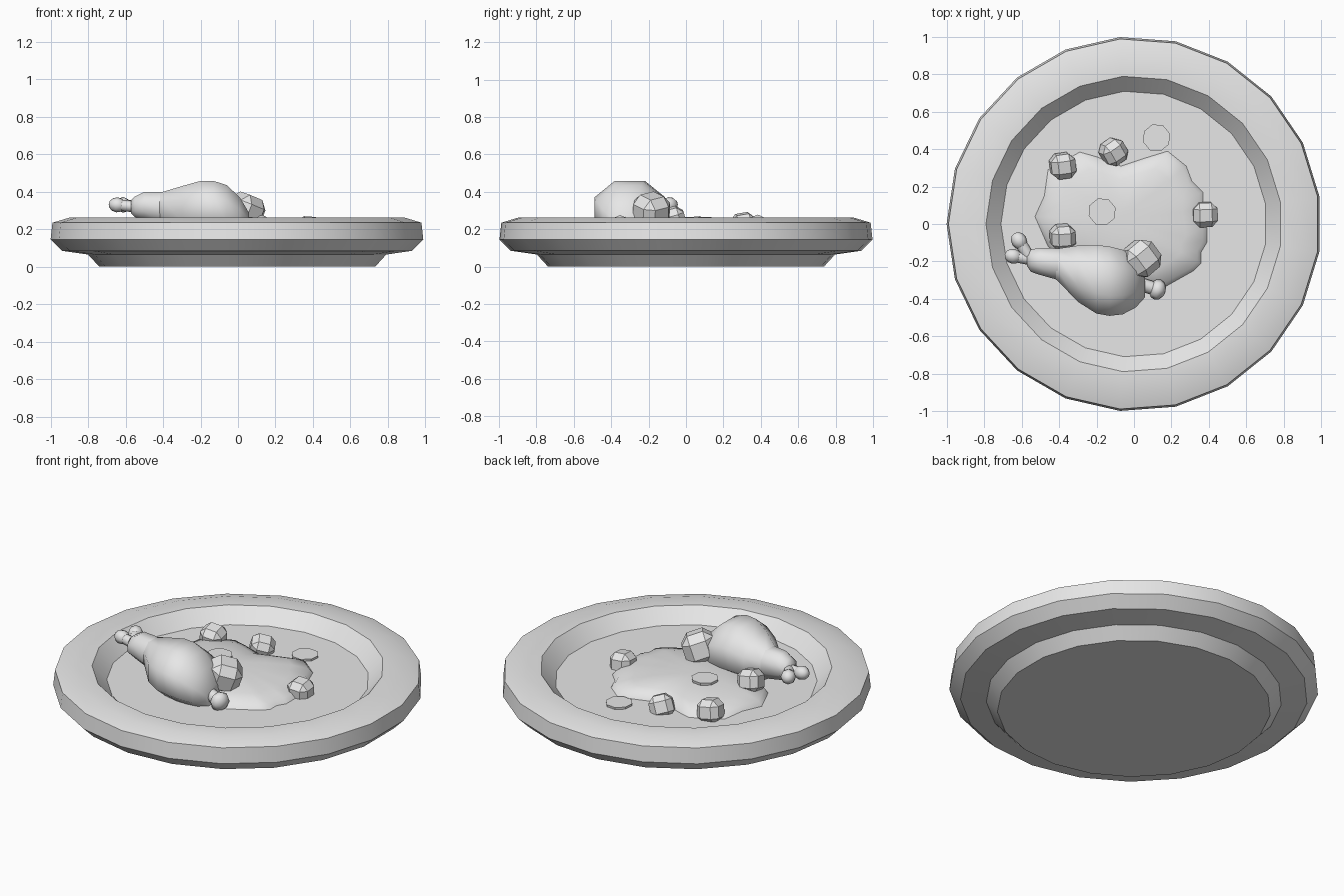
import bpy, bmesh, math
from mathutils import Vector, Matrix, Euler

cube = bpy.data.objects.get("Cube")
if cube:
    bpy.data.objects.remove(cube, do_unlink=True)

GREY = (0.8, 0.8, 0.8, 1)
mat = bpy.data.materials.new("plain grey")
mat.use_nodes = True
mat.diffuse_color = GREY
mat.node_tree.nodes["Principled BSDF"].inputs["Base Color"].default_value = GREY


def finish(name, bm, angle=None):
    """Turn a bmesh into a named object; angle gives smooth shading."""
    bmesh.ops.recalc_face_normals(bm, faces=bm.faces[:])
    me = bpy.data.meshes.new(name)
    bm.to_mesh(me)
    bm.free()
    me.materials.append(mat)
    if angle:
        me.shade_smooth()
        me.set_sharp_from_angle(angle=math.radians(angle))
    ob = bpy.data.objects.new(name, me)
    bpy.context.collection.objects.link(ob)
    return ob


def skin(name, rings, angle=None):
    """Join rings of points with quads and cap both ends."""
    bm = bmesh.new()
    loops = [[bm.verts.new(p) for p in ring] for ring in rings]
    n = len(loops[0])
    for a, b in zip(loops, loops[1:]):
        for i in range(n):
            j = (i + 1) % n
            bm.faces.new((a[i], a[j], b[j], b[i]))
    bm.faces.new(loops[0])
    bm.faces.new(loops[-1])
    return finish(name, bm, angle)


def lathe(name, profile, sides, center=(0, 0), angle=None, start=math.pi):
    turn = [start + math.tau * i / sides for i in range(sides)]
    return skin(name, [[(center[0] + r * math.cos(t), center[1] + r * math.sin(t), z)
                        for t in turn] for r, z in profile], angle)


def loft(name, rows, angle=60):
    """Eight-sided body along x; each row is x, y, top z, half width, half height."""
    k = 1 / math.cos(math.pi / 8)
    turn = [math.tau * (i + 0.5) / 8 for i in range(8)]
    return skin(name, [[(x, y + w * k * math.cos(t), top - h + h * k * math.sin(t))
                        for t in turn] for x, y, top, w, h in rows], angle)


def bone(name, start, end, stem, knob, stretch=1.0):
    """Thin stem with a rounded knob on its end."""
    bm = bmesh.new()
    a, b = Vector(start), Vector(end)
    d = b - a
    rot = d.to_track_quat('Z', 'Y').to_matrix().to_4x4()
    bmesh.ops.create_cone(bm, segments=8, radius1=stem, radius2=stem, depth=d.length,
                          cap_ends=True, matrix=Matrix.Translation((a + b) / 2) @ rot)
    bmesh.ops.create_uvsphere(bm, u_segments=8, v_segments=6, radius=knob,
                              matrix=Matrix.Translation(b) @ rot @ Matrix.Diagonal((1, 1, stretch, 1)))
    return finish(name, bm, 60)


def chunk(name, loc, size, turn):
    """Cube with wide chamfers."""
    bm = bmesh.new()
    bmesh.ops.create_cube(bm, size=size)
    bmesh.ops.bevel(bm, geom=bm.edges[:], offset=size * 0.25, segments=1,
                    affect='EDGES', profile=0.5)
    rot = Euler([math.radians(a) for a in turn]).to_matrix().to_4x4()
    bm.transform(Matrix.Translation(loc) @ rot)
    return finish(name, bm)


# Plate
lathe("plate", [(0.74, 0), (0.80, 0.065), (0.94, 0.085), (1.0, 0.145), (0.99, 0.235),
                (0.90, 0.262), (0.79, 0.262), (0.71, 0.18)], 21, angle=30)

# Sauce mound
OUTLINE = [(0.39, -0.02), (0.39, -0.1), (0.36, -0.15), (0.36, -0.21), (0.32, -0.25),
           (0.16, -0.34), (0.0, -0.34), (-0.2, -0.3), (-0.35, -0.2), (-0.46, -0.12),
           (-0.53, 0.04), (-0.48, 0.15), (-0.46, 0.29), (-0.29, 0.385), (-0.2, 0.36),
           (-0.07, 0.31), (0.05, 0.35), (0.18, 0.39), (0.28, 0.31), (0.31, 0.23),
           (0.37, 0.17), (0.37, 0.08)]
MID = (-0.08, 0.02)
skin("sauce_mound", [[(MID[0] + s * (x - MID[0]), MID[1] + s * (y - MID[1]), z)
                      for x, y in OUTLINE]
                     for s, z in ((1, 0.178), (0.95, 0.205), (0.75, 0.23), (0.45, 0.247), (0.2, 0.252))],
     60)

# Drumstick meat and its narrow cuff
loft("drumstick_meat", [(-0.43, -0.215, 0.39, 0.07, 0.07), (-0.40, -0.22, 0.40, 0.09, 0.09),
                        (-0.30, -0.265, 0.43, 0.15, 0.13), (-0.20, -0.295, 0.458, 0.183, 0.148),
                        (-0.13, -0.305, 0.458, 0.185, 0.15), (-0.06, -0.31, 0.435, 0.172, 0.14),
                        (0.01, -0.31, 0.37, 0.135, 0.11), (0.06, -0.32, 0.285, 0.07, 0.06)])
loft("drumstick_cuff", [(-0.57, -0.19, 0.355, 0.035, 0.035), (-0.55, -0.195, 0.375, 0.06, 0.055),
                        (-0.50, -0.2, 0.40, 0.072, 0.075), (-0.40, -0.215, 0.398, 0.085, 0.085)])

# Bone ends
bone("bone_knob_back", (-0.55, -0.19, 0.32), (-0.613, -0.09, 0.33), 0.032, 0.042, 1.15)
bone("bone_knob_front", (-0.55, -0.19, 0.32), (-0.645, -0.172, 0.33), 0.03, 0.04, 1.15)
bone("bone_tip", (0.03, -0.32, 0.235), (0.125, -0.35, 0.22), 0.036, 0.056, 0.8)

# Vegetable chunks
for i, (loc, size, turn) in enumerate([
        ((-0.38, 0.31, 0.218), 0.132, (10, 8, 8)),
        ((-0.11, 0.385, 0.2), 0.13, (20, 15, 35)),
        ((0.38, 0.05, 0.2), 0.13, (5, 4, 2)),
        ((-0.38, -0.07, 0.25), 0.13, (15, 10, 5)),
        ((0.038, -0.185, 0.295), 0.18, (12, 18, 40))]):
    chunk(f"vegetable_chunk_{i + 1}", loc, size, turn)

# Thin slices
for name, center, z in (("slice_on_sauce", (-0.17, 0.065), 0.25),
                        ("slice_on_plate", (0.12, 0.46), 0.178)):
    lathe(name, [(0.073, z), (0.075, z + 0.015)], 8, center, start=0.3)
